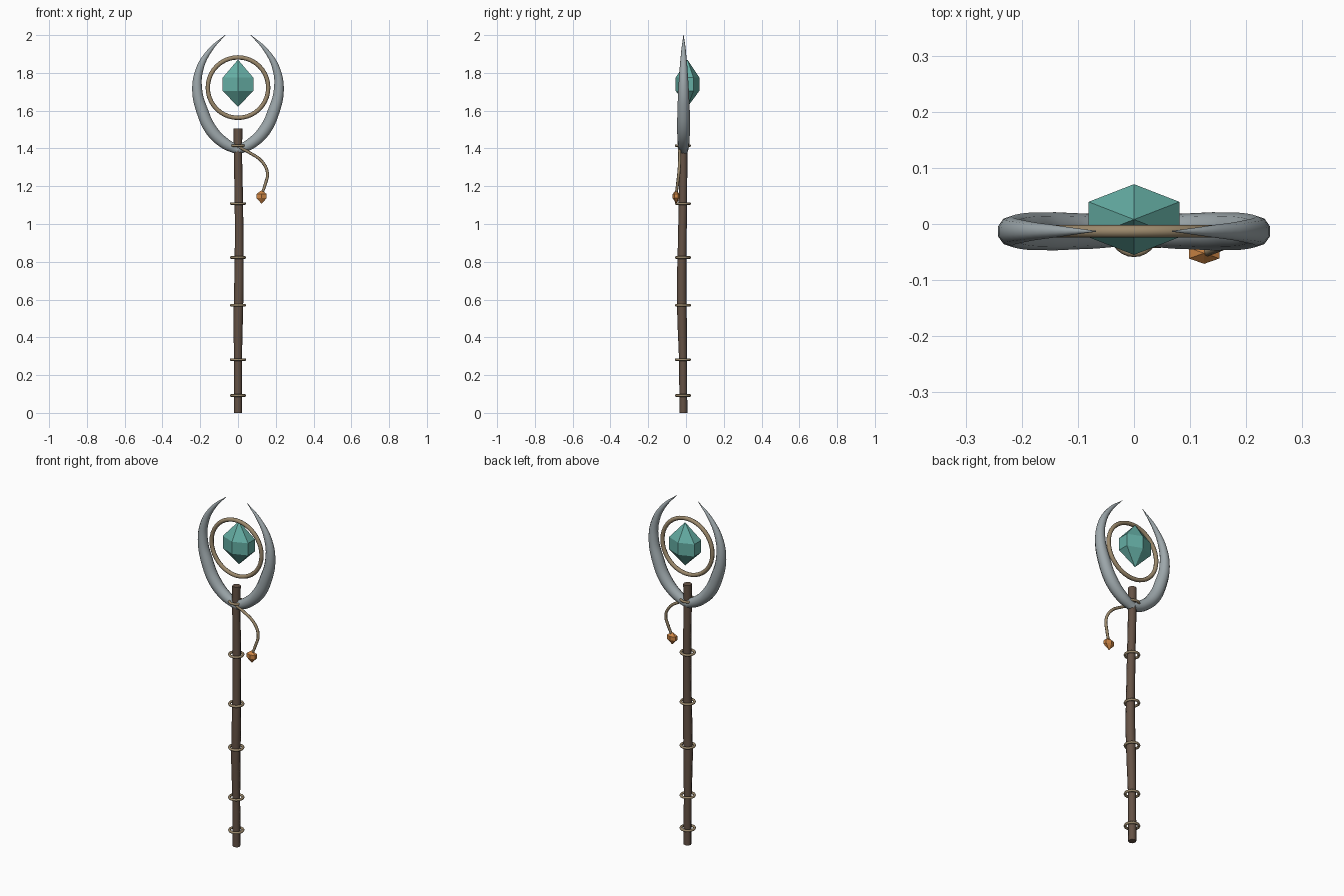
import bpy, math

if "Cube" in bpy.data.objects:
    bpy.data.objects.remove(bpy.data.objects["Cube"])

Y = -0.013  # depth of the staff axis


def material(name, rgb):
    m = bpy.data.materials.new(name)
    m.diffuse_color = (*rgb, 1)
    m.use_nodes = True
    m.node_tree.nodes["Principled BSDF"].inputs["Base Color"].default_value = m.diffuse_color
    return m


WOOD = material("wood", (0.13, 0.085, 0.06))
BRASS = material("brass", (0.33, 0.25, 0.15))
STEEL = material("steel", (0.34, 0.39, 0.41))
TEAL = material("teal_crystal", (0.13, 0.42, 0.37))
AMBER = material("amber", (0.62, 0.24, 0.06))


def tube(name, pts, mat, sides_res=2, steps=4):
    """Smooth tapered tube through (x, y, z, radius) points, as a mesh."""
    cu = bpy.data.curves.new(name, 'CURVE')
    cu.dimensions = '3D'
    cu.bevel_depth = 1.0
    cu.bevel_resolution = sides_res
    cu.resolution_u = steps
    cu.use_fill_caps = True
    sp = cu.splines.new('BEZIER')
    sp.bezier_points.add(len(pts) - 1)
    for bp, (x, y, z, r) in zip(sp.bezier_points, pts):
        bp.co = (x, y, z)
        bp.radius = r
        bp.handle_left_type = bp.handle_right_type = 'AUTO'
    ob = bpy.data.objects.new(name, cu)
    bpy.context.collection.objects.link(ob)
    bpy.ops.object.select_all(action='DESELECT')
    bpy.context.view_layer.objects.active = ob
    ob.select_set(True)
    bpy.ops.object.convert(target='MESH')
    ob = bpy.context.object
    ob.data.materials.clear()
    ob.data.materials.append(mat)
    bpy.ops.object.shade_smooth_by_angle(angle=math.radians(50))
    return ob


def ring(name, loc, major, minor, mat, rot=(0, 0, 0), segs=24):
    bpy.ops.mesh.primitive_torus_add(location=loc, rotation=rot, major_radius=major,
                                     minor_radius=minor, major_segments=segs, minor_segments=8)
    ob = bpy.context.object
    ob.name = name
    ob.data.materials.append(mat)
    bpy.ops.object.shade_smooth_by_angle(angle=math.radians(50))
    return ob


def gem(name, loc, rx, ry, top, upper, lower, bottom, mat):
    """Six-sided double-pointed gem; heights are relative to loc."""
    verts = [(0, 0, top)]
    for z in (upper, lower):
        for i in range(6):
            a = math.radians(90 + 60 * i)
            verts.append((rx * math.cos(a) / math.cos(math.pi / 6), ry * math.sin(a), z))
    verts.append((0, 0, bottom))
    faces = []
    for i in range(6):
        j = (i + 1) % 6
        faces += [(0, 1 + i, 1 + j), (1 + i, 7 + i, 7 + j, 1 + j), (7 + i, 13, 7 + j)]
    me = bpy.data.meshes.new(name)
    me.from_pydata(verts, [], faces)
    me.materials.append(mat)
    ob = bpy.data.objects.new(name, me)
    ob.location = loc
    bpy.context.collection.objects.link(ob)
    return ob


# Slightly crooked wooden shaft
tube("shaft", [(0, -0.014, 0, .021), (0, -0.016, .28, .021), (.001, -0.021, .5, .025),
               (.005, -0.023, .68, .025), (.006, -0.02, .9, .023), (.004, -0.016, 1.15, .022),
               (0, -0.015, 1.35, .022), (0, -0.014, 1.505, .023)], WOOD)

# Binding rings along the shaft
for i, z in enumerate((.092, .282, .57, .823, 1.108, 1.415)):
    ring(f"binding_ring_{i + 1}", (0, -0.016, z), .036, .007, BRASS)

# Pair of curved horns, mirrored
horns = tube("horns", [(0, Y, 1.392, .025), (.07, Y, 1.427, .031), (.14, Y, 1.495, .034),
                       (.19, Y, 1.6, .033), (.216, Y, 1.71, .028), (.203, Y, 1.82, .021),
                       (.148, Y, 1.92, .012), (.068, Y, 2.0, .001)], STEEL, 3, 5)
mirror = horns.modifiers.new("mirror", 'MIRROR')
mirror.use_axis[0] = True

# Halo ring around the crystal
ring("halo_ring", (0, Y, 1.722), .16, .0115, BRASS, (math.pi / 2, 0, 0), 40)

# Floating crystal
gem("crystal", (0, .008, 1.74), .081, .063, .13, .035, -.035, -.12, TEAL)

# Hanging cord with amber bead
tube("cord", [(.01, -.036, 1.405, .008), (.06, -.034, 1.378, .008), (.125, -.034, 1.333, .008),
              (.156, -.038, 1.27, .008), (.144, -.045, 1.21, .008),
              (.127, -.052, 1.16, .007)], BRASS)
gem("bead", (.125, -.052, 1.145), .027, .019, .034, .014, -.008, -.038, AMBER)
